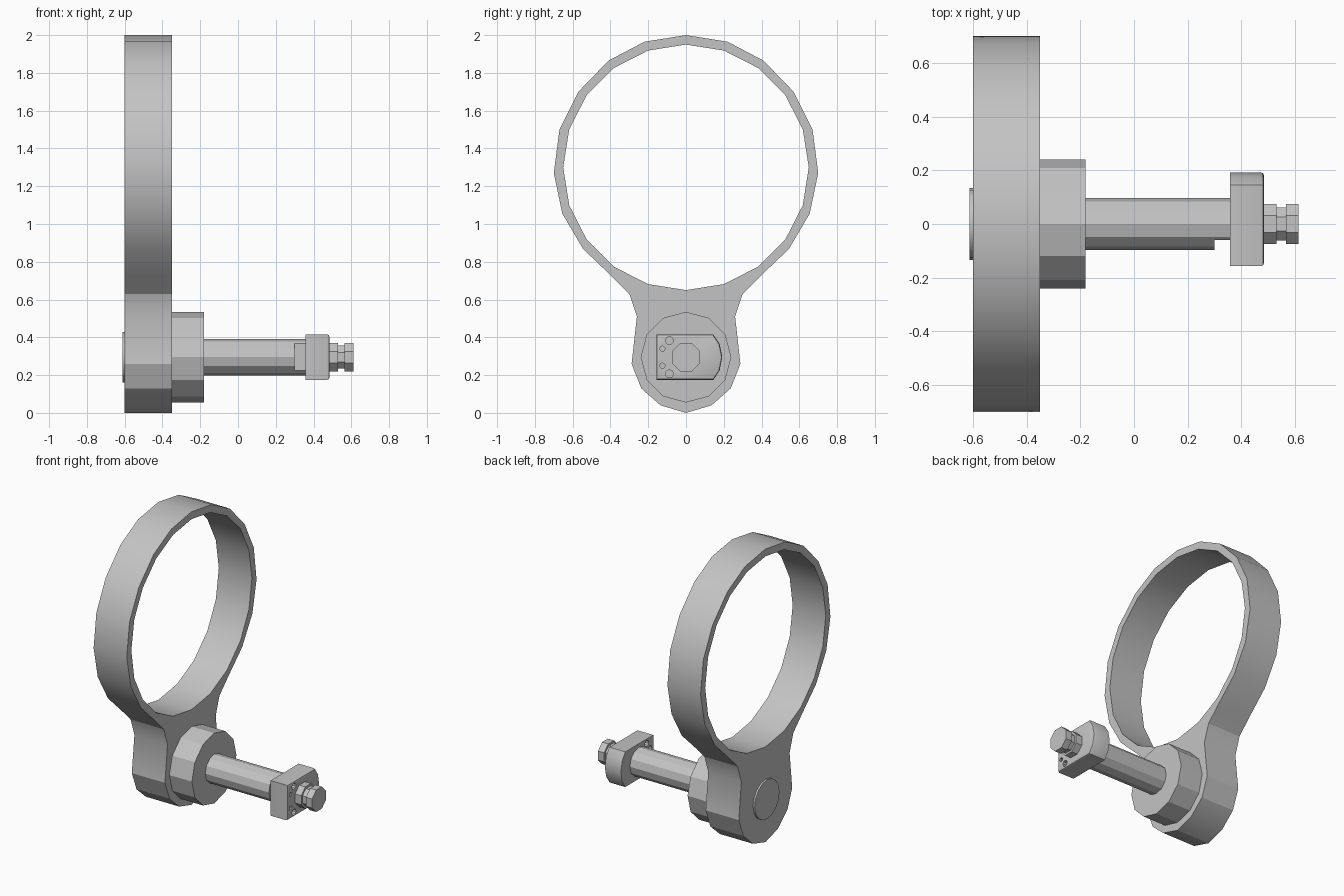
import bpy
import bmesh
from math import sin, cos, pi

if "Cube" in bpy.data.objects:
    bpy.data.objects.remove(bpy.data.objects["Cube"])

AXIS_Z = 0.295  # height of the shaft axis

metal = bpy.data.materials.new("plain grey metal")
metal.use_nodes = True
GREY = (0.55, 0.55, 0.55, 1)
metal.diffuse_color = GREY
metal.node_tree.nodes["Principled BSDF"].inputs["Base Color"].default_value = GREY


def polygon(radius, sides, z=AXIS_Z, y=0, turn=0.0):
    """Regular polygon in the YZ plane, first corner at the top."""
    step = 2 * pi / sides
    return [(y + radius * sin((i + turn) * step), z + radius * cos((i + turn) * step))
            for i in range(sides)]


def prism(name, x0, x1, outline, hole=None, bevel=0):
    """Extrude a YZ outline, with an optional hole, from x0 to x1."""
    bm = bmesh.new()
    for loop in [outline] + ([hole] if hole else []):
        vs = [bm.verts.new((x0, y, z)) for y, z in loop]
        for a, b in zip(vs, vs[1:] + vs[:1]):
            bm.edges.new((a, b))
    if hole:
        bmesh.ops.triangle_fill(bm, use_beauty=True, edges=bm.edges[:])
    else:
        bm.faces.new(bm.verts[:])
    ext = bmesh.ops.extrude_face_region(bm, geom=bm.faces[:])["geom"]
    moved = [v for v in ext if isinstance(v, bmesh.types.BMVert)]
    bmesh.ops.translate(bm, verts=moved, vec=(x1 - x0, 0, 0))
    bmesh.ops.recalc_face_normals(bm, faces=bm.faces[:])
    if bevel:
        rim = [e for e in bm.edges if all(abs(v.co.x - x1) < 1e-5 for v in e.verts)]
        bmesh.ops.bevel(bm, geom=rim, offset=bevel, segments=2, profile=0.5,
                        affect='EDGES')
    mesh = bpy.data.meshes.new(name)
    bm.to_mesh(mesh)
    bm.free()
    mesh.materials.append(metal)
    obj = bpy.data.objects.new(name, mesh)
    bpy.context.collection.objects.link(obj)
    return obj


def activate(obj):
    bpy.ops.object.select_all(action='DESELECT')
    obj.select_set(True)
    bpy.context.view_layer.objects.active = obj


def cut(obj, cutter):
    """Subtract the cutter and remove it."""
    mod = obj.modifiers.new("cut", 'BOOLEAN')
    mod.operation = 'DIFFERENCE'
    mod.solver = 'EXACT'
    mod.object = cutter
    activate(obj)
    bpy.ops.object.modifier_apply(modifier=mod.name)
    bpy.data.objects.remove(cutter)


# Ring and its mounting lug: half outline, mirrored
half = [(0.22, 1.965), (0.41, 1.865), (0.57, 1.70), (0.67, 1.50), (0.70, 1.27),
        (0.655, 1.055), (0.545, 0.868), (0.395, 0.725), (0.30, 0.63), (0.26, 0.51),
        (0.288, 0.26), (0.237, 0.13), (0.135, 0.04)]
outline = [(0, 2.0)] + half + [(0, 0.0)] + [(-y, z) for y, z in reversed(half)]
parts = [prism("ring_bracket", -0.60, -0.35, outline, polygon(0.65, 20, 1.30))]

# Collar and back cap
parts.append(prism("collar", -0.352, -0.18, polygon(0.24, 12)))
parts.append(prism("back_cap", -0.612, -0.598, polygon(0.134, 16)))

# Shaft with a flat near its end
shaft = prism("shaft", -0.19, 0.365, polygon(0.096, 12))
cut(shaft, prism("flat_cutter", 0.30, 0.40,
                 [(-0.2, 0.1), (-0.06, 0.1), (-0.06, 0.5), (-0.2, 0.5)]))
parts.append(shaft)

# End flange with rounded side and four pin holes
side = [(0.145, 0.12), (0.178, 0.07), (0.192, 0.0)]
top = [(-0.157, 0.12)] + side
flange = prism("end_flange", 0.357, 0.484,
               [(y, AXIS_Z + z) for y, z in top]
               + [(y, AXIS_Z - z) for y, z in reversed(top) if z > 0], bevel=0.012)
for sign in (-1, 1):
    for y, z, r in ((-0.088, 0.088, 0.021), (-0.125, 0.045, 0.014)):
        cut(flange, prism("hole_cutter", 0.30, 0.55,
                          polygon(r, 10, AXIS_Z + sign * z, y)))
parts.append(flange)

# Grooved tip
for name, x0, x1, r in (("tip_base", 0.475, 0.53, 0.081),
                        ("tip_groove", 0.525, 0.57, 0.066),
                        ("tip_head", 0.565, 0.612, 0.081)):
    parts.append(prism(name, x0, x1, polygon(r, 8, turn=0.5)))

for obj in parts:
    activate(obj)
    bpy.ops.object.shade_smooth_by_angle(angle=pi / 7)
